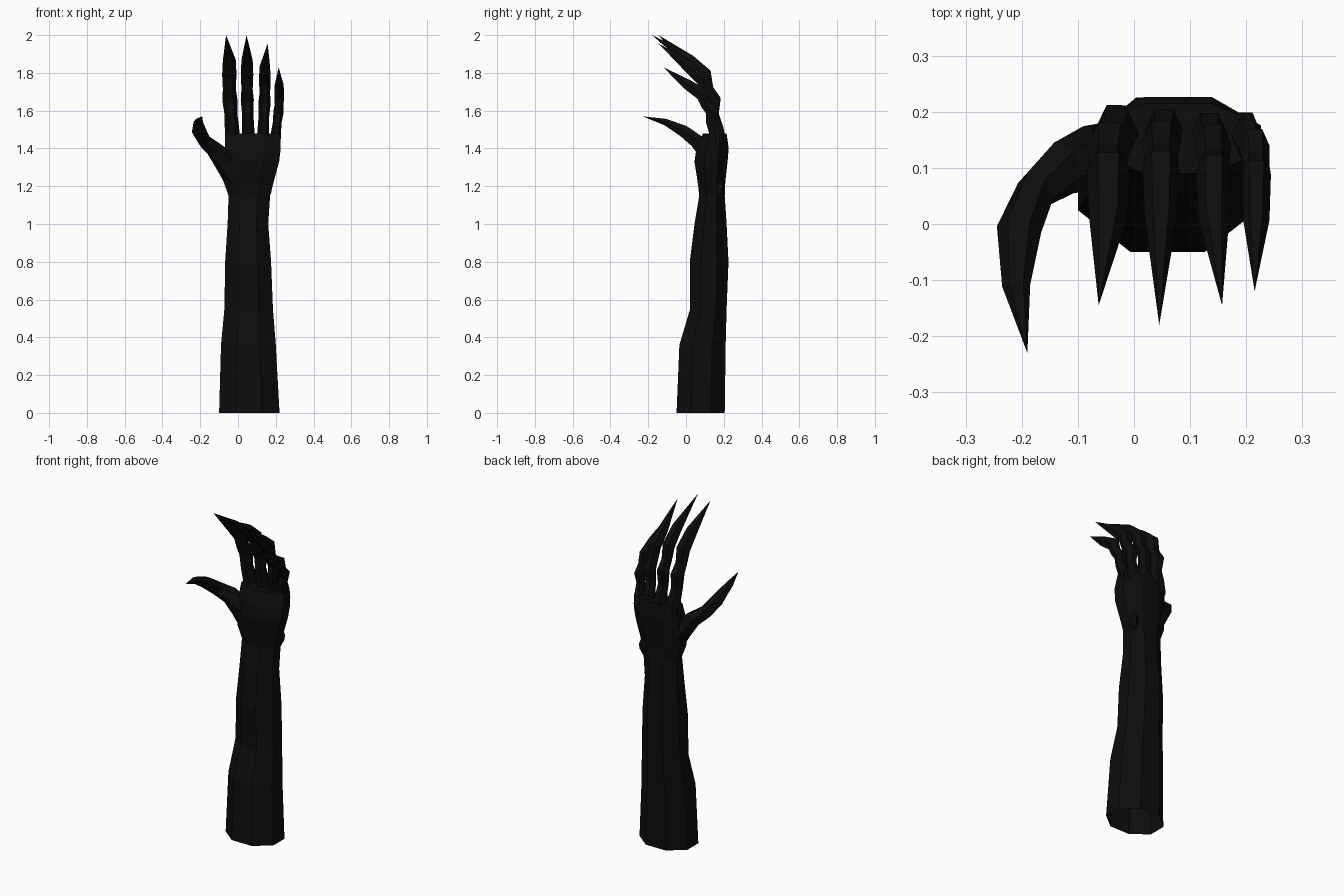
import bpy, bmesh, math
from mathutils import Vector

if "Cube" in bpy.data.objects:
    bpy.data.objects.remove(bpy.data.objects["Cube"])

black = bpy.data.materials.new("charcoal black")
black.diffuse_color = (0.004, 0.004, 0.004, 1)
black.use_nodes = True
black.node_tree.nodes["Principled BSDF"].inputs["Base Color"].default_value = black.diffuse_color


def make_object(name, rings, cap_end=False, tip=None):
    """Loft a list of equal-length rings, closing to a cap or a point."""
    bm = bmesh.new()
    loops = [[bm.verts.new(p) for p in ring] for ring in rings]
    n = len(loops[0])
    for a, b in zip(loops, loops[1:]):
        for i in range(n):
            j = (i + 1) % n
            bm.faces.new((a[i], a[j], b[j], b[i]))
    if tip is not None:
        t = bm.verts.new(tip)
        for i in range(n):
            bm.faces.new((loops[-1][i], loops[-1][(i + 1) % n], t))
    elif cap_end:
        bm.faces.new(loops[-1])
    mesh = bpy.data.meshes.new(name)
    bm.to_mesh(mesh)
    bm.free()
    mesh.materials.append(black)
    obj = bpy.data.objects.new(name, mesh)
    bpy.context.collection.objects.link(obj)
    return obj


def level_ring(z, x0, x1, y0, y1, n=8):
    """Horizontal octagon filling the given box."""
    k = math.cos(math.pi / n)
    ring = []
    for i in range(n):
        a = (i + 0.5) * 2 * math.pi / n
        ring.append(Vector(((x0 + x1) / 2 + (x1 - x0) / 2 * math.cos(a) / k,
                            (y0 + y1) / 2 + (y1 - y0) / 2 * math.sin(a) / k, z)))
    return ring


def tube(name, path, tip, n=6):
    """Tapered tube along points (x, y, z, half width, half depth) to a sharp tip."""
    pts = [Vector(p[:3]) for p in path] + [Vector(tip)]
    rings = []
    for i, p in enumerate(path):
        t = (pts[i + 1] - pts[max(i - 1, 0)]).normalized()
        u = Vector((1, 0, 0))
        u = (u - t * u.dot(t)).normalized()
        v = t.cross(u)
        rings.append([pts[i] + u * p[3] * math.cos(a) + v * p[4] * math.sin(a)
                      for a in (2 * math.pi * k / n for k in range(n))])
    return make_object(name, rings, tip=tip)


# forearm, open at the cut end
wrist = (1.15, -0.05, 0.17, 0.07, 0.205)
make_object("forearm", [level_ring(*r) for r in (
    (0, -0.10, 0.22, -0.05, 0.205), (0.36, -0.09, 0.20, -0.035, 0.21),
    (0.55, -0.072, 0.185, 0.022, 0.215), (0.80, -0.068, 0.175, 0.02, 0.225),
    (1.0, -0.055, 0.16, 0.045, 0.215), wrist)])

# palm
make_object("palm", [level_ring(*r) for r in (
    wrist, (1.22, -0.075, 0.188, 0.062, 0.208), (1.33, -0.075, 0.218, 0.045, 0.22),
    (1.40, -0.07, 0.226, 0.055, 0.226), (1.48, -0.066, 0.222, 0.09, 0.215))],
    cap_end=True)

# wrist bone on the outer back corner
make_object("wrist_bone", [level_ring(z, 0.155 - r, 0.155 + r, 0.18 - r, 0.18 + r, 6)
                           for z, r in ((1.13, 0.004), (1.17, 0.022),
                                        (1.20, 0.024), (1.25, 0.005))], cap_end=True)

# clawed fingers: base x, joint x, half width, back shift, tip
fingers = {
    "index_finger": (-0.028, -0.046, 0.038, 0.0, (-0.063, -0.145, 2.0)),
    "middle_finger": (0.055, 0.048, 0.033, 0.005, (0.045, -0.18, 2.0)),
    "ring_finger": (0.132, 0.142, 0.031, 0.0, (0.157, -0.145, 1.955)),
    "little_finger": (0.197, 0.218, 0.026, -0.005, (0.215, -0.12, 1.83)),
}
# fraction along finger, y, width factor, half depth
joints = ((-0.06, 0.168, 1.1, 0.048), (0.10, 0.158, 1.0, 0.042), (0.24, 0.138, 0.9, 0.036),
          (0.38, 0.143, 1.05, 0.043), (0.48, 0.11, 0.9, 0.036),
          (0.62, 0.092, 1.0, 0.046), (0.76, 0.012, 0.9, 0.036))
for name, (bx, jx, w, shift, tip) in fingers.items():
    slim = w / 0.034
    path = []
    for f, y, k, d in joints:
        x = bx + (jx - bx) * max(0, min(1, f / 0.45))
        path.append((x, y + shift, 1.45 + f * (tip[2] - 1.45), w * k, d * slim ** 0.5))
    tube(name, path, tip)

# clawed thumb
tube("thumb", [(-0.005, 0.13, 1.24, 0.07, 0.06), (-0.065, 0.12, 1.33, 0.062, 0.06),
               (-0.125, 0.10, 1.395, 0.046, 0.05), (-0.175, 0.06, 1.435, 0.036, 0.042),
               (-0.205, -0.01, 1.49, 0.040, 0.036), (-0.21, -0.11, 1.54, 0.025, 0.02)],
     (-0.19, -0.23, 1.57))
